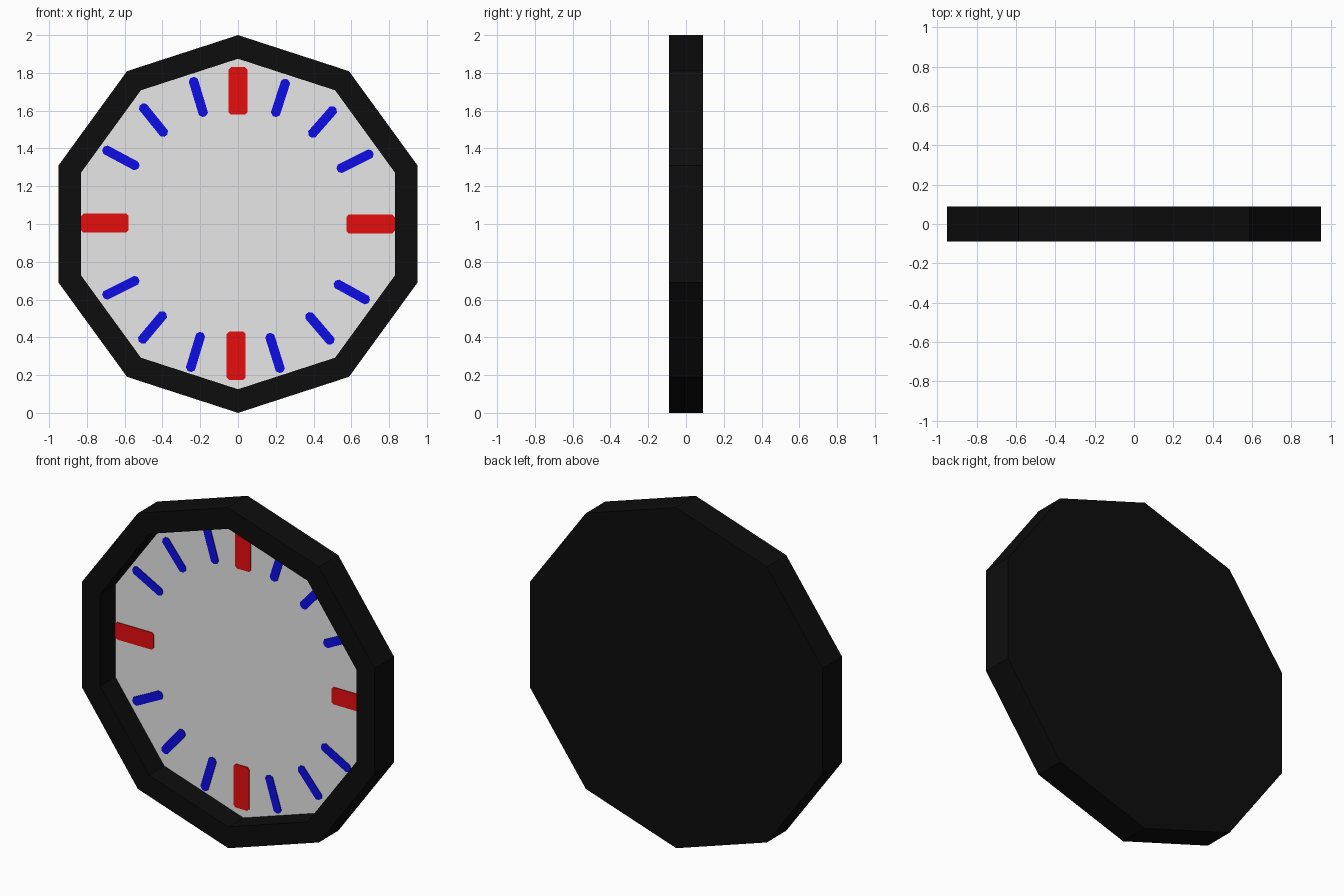
import bpy, bmesh, math
from mathutils import Vector

if "Cube" in bpy.data.objects:
    bpy.data.objects.remove(bpy.data.objects["Cube"])

def material(name, rgb):
    m = bpy.data.materials.new(name)
    m.diffuse_color = (*rgb, 1)
    m.use_nodes = True
    m.node_tree.nodes["Principled BSDF"].inputs["Base Color"].default_value = m.diffuse_color
    return m

BLACK = material("black", (0.004, 0.004, 0.004))
WHITE = material("dial white", (0.8, 0.8, 0.8))
RED = material("red", (0.8, 0.004, 0.004))
BLUE = material("blue", (0.004, 0.004, 0.8))

FRONT, BACK, DIAL = -0.09, 0.09, 0.05

def finish(name, bm, mat):
    bmesh.ops.recalc_face_normals(bm, faces=bm.faces)
    me = bpy.data.meshes.new(name)
    bm.to_mesh(me)
    bm.free()
    me.materials.append(mat)
    ob = bpy.data.objects.new(name, me)
    bpy.context.collection.objects.link(ob)
    return ob

def ring(bm, r, y):
    return [bm.verts.new((r * math.sin(i * math.tau / 10), y,
                          1 + r * math.cos(i * math.tau / 10))) for i in range(10)]

# Ten-sided case: solid back, outer wall, front rim, recessed inner wall
bm = bmesh.new()
rings = [ring(bm, r, y) for r, y in
         ((1, BACK), (1, FRONT), (0.875, FRONT), (0.875, DIAL))]
for a, b in zip(rings, rings[1:]):
    for i in range(10):
        j = (i + 1) % 10
        bm.faces.new((a[i], a[j], b[j], b[i]))
bm.faces.new(rings[0])
floor = bm.faces.new(rings[-1])
bmesh.ops.recalc_face_normals(bm, faces=bm.faces)
floor.material_index = 1
case = finish("clock_case_and_dial", bm, BLACK)
case.data.materials.append(WHITE)

# Thin hour plates: a bar between two points with clipped corners
def marker(name, x0, z0, x1, z1, width, cut, mat):
    p, q = Vector((x0, 0, z0)), Vector((x1, 0, z1))
    d = (q - p).normalized()
    n = Vector((-d.z, 0, d.x))
    h, L = width / 2, (q - p).length
    outline = [(0, h - cut), (cut, h), (L - cut, h), (L, h - cut),
               (L, cut - h), (L - cut, -h), (cut, -h), (0, cut - h)]
    bm = bmesh.new()
    f = bm.faces.new([bm.verts.new(p + d * u + n * v + Vector((0, DIAL - 0.005, 0)))
                      for u, v in outline])
    ext = bmesh.ops.extrude_face_region(bm, geom=[f])["geom"]
    bmesh.ops.translate(bm, vec=(0, 0.006, 0),
                        verts=[g for g in ext if isinstance(g, bmesh.types.BMVert)])
    if f.is_valid is False:
        bmesh.ops.holes_fill(bm, edges=bm.edges)
    finish(name, bm, mat)

# Four red quarter markers
for m in ((0, 1.83, 0, 1.58), (0.83, 1.0, 0.575, 1.0),
          (-0.01, 0.175, -0.01, 0.43), (-0.83, 1.005, -0.58, 1.005)):
    marker("quarter_marker", *m, 0.1, 0.012, RED)

# Twelve blue markers, outer end to inner end
for x0, z0, x1, z1 in (
        (0.25, 1.745, 0.20, 1.59), (0.50, 1.60, 0.395, 1.48), (0.695, 1.37, 0.545, 1.295),
        (0.675, 0.60, 0.53, 0.68), (0.487, 0.385, 0.38, 0.51), (0.222, 0.235, 0.17, 0.40),
        (-0.25, 0.24, -0.20, 0.405), (-0.505, 0.39, -0.40, 0.515), (-0.695, 0.625, -0.545, 0.70),
        (-0.695, 1.39, -0.545, 1.31), (-0.50, 1.615, -0.395, 1.485), (-0.235, 1.755, -0.185, 1.59)):
    e = Vector((x1 - x0, z1 - z0)).normalized() * 0.022
    marker("hour_marker", x0 - e.x, z0 - e.y, x1 + e.x, z1 + e.y, 0.05, 0.015, BLUE)
